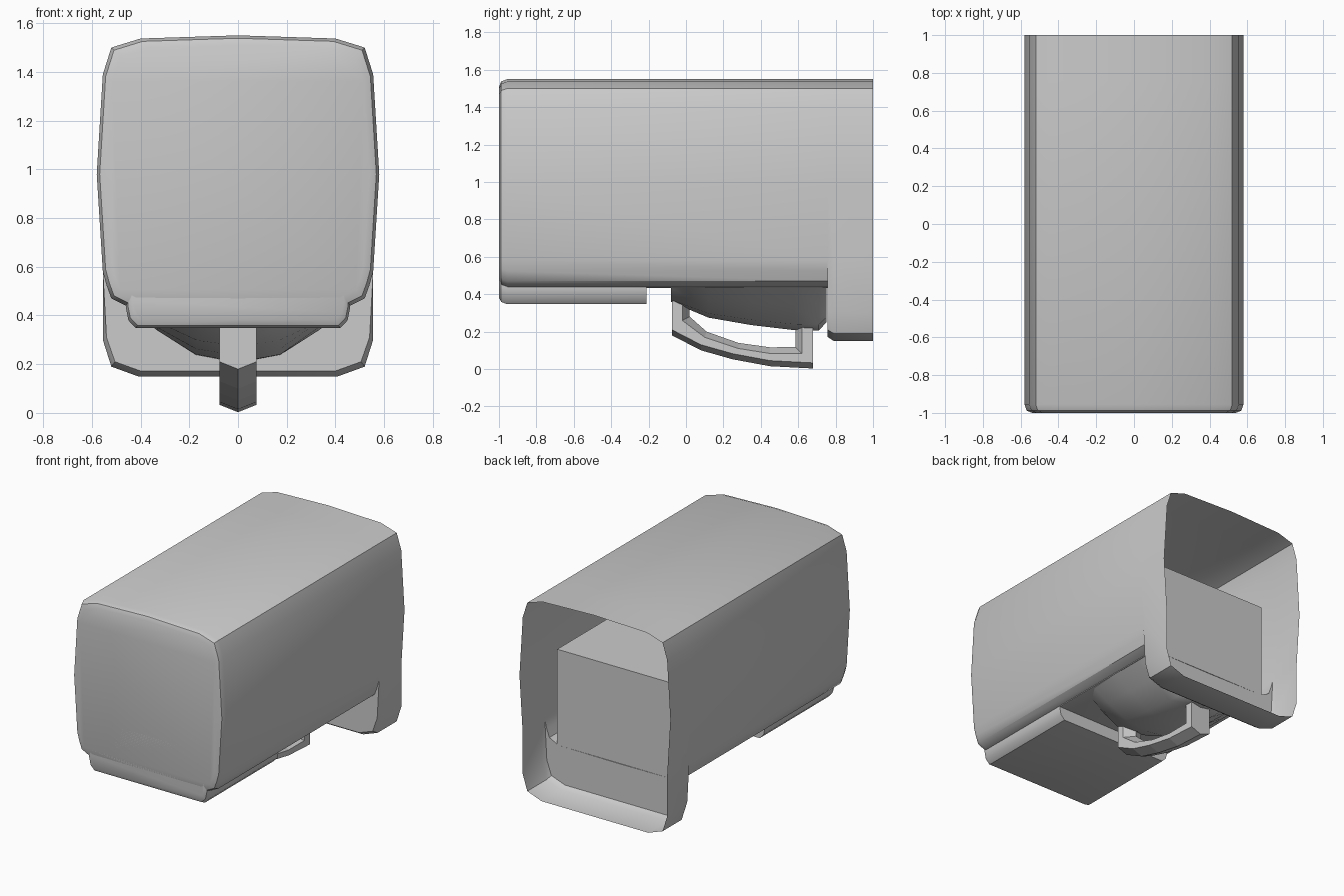
import bpy, bmesh, math

if "Cube" in bpy.data.objects:
    bpy.data.objects.remove(bpy.data.objects["Cube"])


def finish(name, bm, angle):
    bmesh.ops.remove_doubles(bm, verts=bm.verts, dist=0.0004)
    bmesh.ops.recalc_face_normals(bm, faces=bm.faces)
    mesh = bpy.data.meshes.new(name)
    bm.to_mesh(mesh)
    bm.free()
    obj = bpy.data.objects.new(name, mesh)
    bpy.context.collection.objects.link(obj)
    if angle:
        mesh.shade_smooth()
        mesh.set_sharp_from_angle(angle=math.radians(angle))
    return obj


def loft(name, rings, cap_start=True, cap_end=True, angle=0):
    """Skin closed rings of 3D points that share one point count."""
    bm = bmesh.new()
    loops = [[bm.verts.new(p) for p in ring] for ring in rings]
    n = len(loops[0])
    for a, b in zip(loops, loops[1:]):
        for i in range(n):
            j = (i + 1) % n
            pts = {tuple(round(c, 4) for c in v.co) for v in (a[i], a[j], b[j], b[i])}
            if len(pts) > 2:
                bm.faces.new((a[i], a[j], b[j], b[i]))
    if cap_start:
        bm.faces.new(loops[0])
    if cap_end:
        bm.faces.new(loops[-1])
    return finish(name, bm, angle)


def ring(half, y, inset=0.0):
    """Mirror a half profile (first and last points on x = 0) into a ring."""
    k = 1 - inset / 0.57
    pts = [(x * k, y, 0.98 + (z - 0.98) * k) for x, z in half]
    return pts + [(-x, yy, z) for x, yy, z in reversed(pts[1:-1])]


# Hollow outer shell: rounded body that steps down into a deeper rear collar
upper = [(0, 1.55), (0.40, 1.537), (0.52, 1.50), (0.555, 1.39), (0.58, 0.98), (0.555, 0.58)]
body = upper + [(0.54, 0.525), (0.52, 0.47), (0.45, 0.435), (0, 0.432)]
collar_edge = upper + [(0.54, 0.31), (0.505, 0.21), (0.40, 0.172), (0, 0.172)]
collar = upper + [(0.555, 0.30), (0.52, 0.19), (0.41, 0.15), (0, 0.15)]
loft("outer_shell", [
    ring(body, -1, 0.04), ring(body, -0.988, 0.012), ring(body, -0.955),
    ring(body, 0.757), ring(collar_edge, 0.757), ring(collar, 0.79), ring(collar, 1),
], cap_end=False, angle=40)

# Shallow pad under the front of the body
pad = [(0, 0.70), (0.46, 0.70), (0.46, 0.43), (0.45, 0.38), (0.42, 0.348), (0, 0.348)]
loft("front_pad", [ring(pad, -1, 0.03), ring(pad, -0.988, 0.01),
                   ring(pad, -0.96), ring(pad, -0.21)], angle=35)

# Block visible inside the open rear
block = [(0, 1.10), (0.46, 1.10), (0.46, 0.435), (0, 0.435)]
loft("inner_block", [ring(block, -0.95), ring(block, 0.757)])

# Bowl-shaped housing on the underside: (y, half width, lowest z)
top = 0.435
stations = [(-0.08, 0.20, 0.36), (0.0, 0.36, 0.325), (0.12, 0.44, 0.275), (0.35, 0.455, 0.235),
            (0.58, 0.455, 0.208), (0.71, 0.455, 0.205), (0.75, 0.45, 0.25)]
section = [(0, 0), (1, 0), (0.73, 0.42), (0.38, 0.86), (0, 1)]
loft("underside_bowl", [ring([(x * w, top - d * (top - low)) for x, d in section], y)
                        for y, w, low in stations], angle=35)

# Six-sided pull handle: inner edge, outer edge, inner ridge and outer keel offsets in (y, z)
path = [((-0.02, 0.41), (-0.075, 0.36), (0.04, 0), (0, 0)),
        ((-0.02, 0.26), (-0.075, 0.21), (0.04, 0.02), (0, -0.03)),
        ((0.10, 0.17), (0.08, 0.13), (0.01, 0.03), (0, -0.03)),
        ((0.28, 0.11), (0.25, 0.082), (0, 0.03), (0, -0.03)),
        ((0.45, 0.083), (0.45, 0.045), (0, 0.033), (0, -0.03)),
        ((0.62, 0.083), (0.68, 0.033), (-0.035, 0.035), (0, -0.03)),
        ((0.62, 0.26), (0.68, 0.22), (-0.035, 0), (0, 0))]
w = 0.076
loft("pull_handle", [
    [(w, *a), (0, a[0] + r[0], a[1] + r[1]), (-w, *a),
     (-w, *b), (0, b[0] + k[0], b[1] + k[1]), (w, *b)]
    for a, b, r, k in path])
